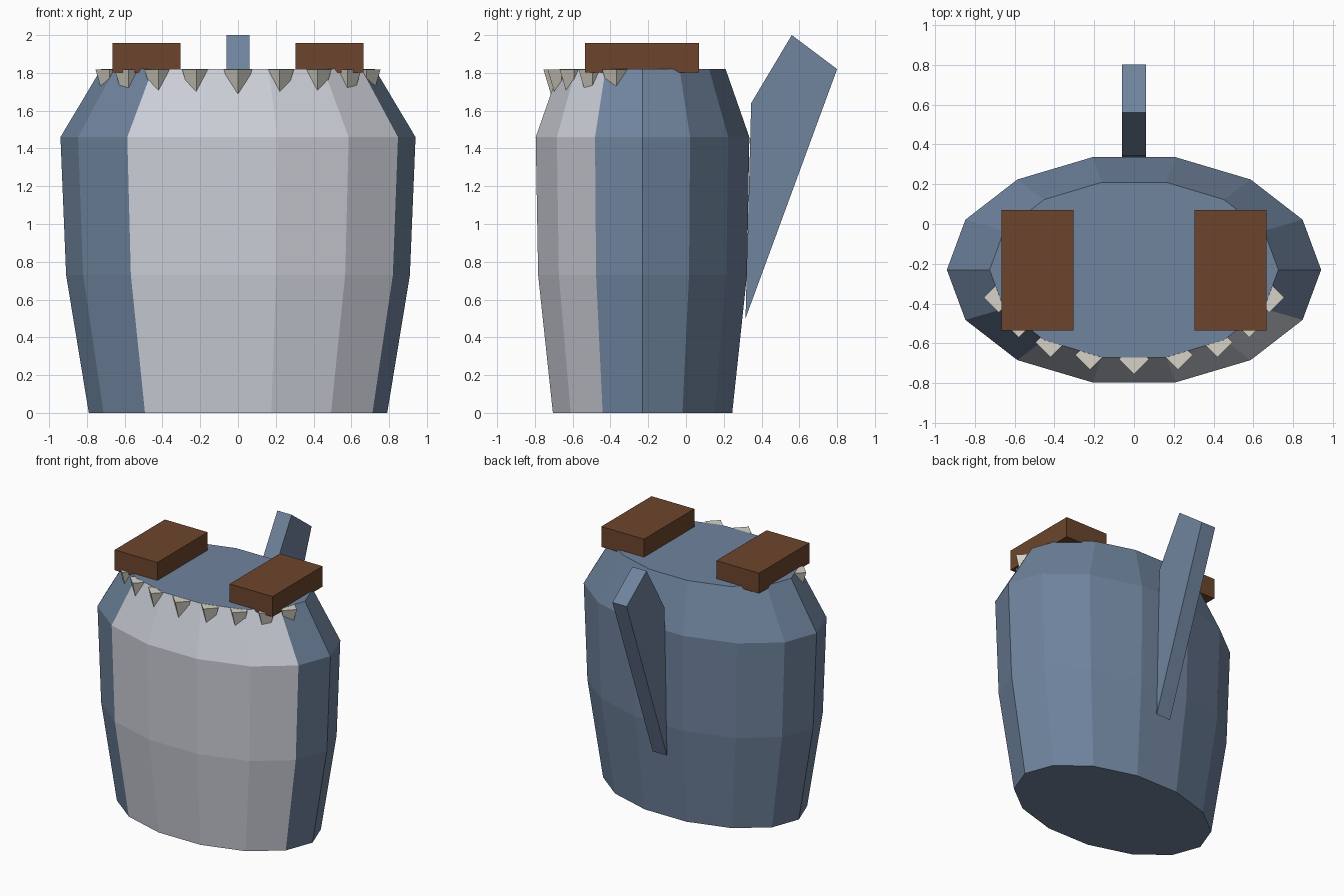
import bpy, bmesh
from math import sin, cos, pi, radians

if "Cube" in bpy.data.objects:
    bpy.data.objects.remove(bpy.data.objects["Cube"])

SIDES = 14
CY = -0.23  # centre line of the body in y


def material(name, rgb):
    m = bpy.data.materials.new(name)
    m.diffuse_color = (*rgb, 1)
    m.use_nodes = True
    m.node_tree.nodes["Principled BSDF"].inputs["Base Color"].default_value = m.diffuse_color
    return m


BLUE = material("blue", (0.16, 0.23, 0.34))
PALE = material("pale", (0.60, 0.62, 0.68))
BROWN = material("brown", (0.15, 0.06, 0.025))
IVORY = material("ivory", (0.68, 0.65, 0.57))


def finish(name, bm, *mats):
    bmesh.ops.recalc_face_normals(bm, faces=bm.faces)
    mesh = bpy.data.meshes.new(name)
    bm.to_mesh(mesh)
    bm.free()
    for m in mats:
        mesh.materials.append(m)
    obj = bpy.data.objects.new(name, mesh)
    bpy.context.collection.objects.link(obj)
    return obj


# Body: stacked oval rings (z, x radius, y radius) with a pale belly in front
bm = bmesh.new()
rings = []
for z, rx, ry in [(0, 0.79, 0.487), (0.73, 0.91, 0.567), (1.46, 0.94, 0.58), (1.82, 0.725, 0.451)]:
    rings.append([bm.verts.new((rx * cos(2 * pi * i / SIDES), CY + ry * sin(2 * pi * i / SIDES), z))
                  for i in range(SIDES)])
for low, high in zip(rings, rings[1:]):
    for i in range(SIDES):
        j = (i + 1) % SIDES
        face = bm.faces.new((low[i], low[j], high[j], high[i]))
        face.material_index = 1 if 9 <= i <= 12 else 0
bm.faces.new(rings[0][::-1])
bm.faces.new(rings[-1])
finish("body", bm, BLUE, PALE)

# Back fin: extruded side profile (y, z)
bm = bmesh.new()
profile = [(0.315, 0.50), (0.80, 1.82), (0.56, 2.0), (0.345, 1.64)]
fin = bm.faces.new([bm.verts.new((-0.06, y, z)) for y, z in profile])
ext = bmesh.ops.extrude_face_region(bm, geom=[fin])
bmesh.ops.translate(bm, vec=(0.12, 0, 0),
                    verts=[v for v in ext["geom"] if isinstance(v, bmesh.types.BMVert)])
finish("back_fin", bm, BLUE)

# Eye blocks on top
for side, name in ((-1, "left_eye_block"), (1, "right_eye_block")):
    bm = bmesh.new()
    bmesh.ops.create_cube(bm, size=1)
    bmesh.ops.scale(bm, vec=(0.36, 0.605, 0.155), verts=bm.verts)
    bmesh.ops.translate(bm, vec=(side * 0.485, -0.2325, 1.8795), verts=bm.verts)
    finish(name, bm, BROWN)

# Teeth: upside-down four-sided pyramids along the front rim
for k in range(-4, 5):
    a = radians(18 * k)
    bm = bmesh.new()
    cx, cy = 0.715 * sin(a), CY - 0.45 * cos(a)
    tip = bm.verts.new((cx, cy, 1.569))
    rim = [bm.verts.new((cx + 0.075 * cos(q * pi / 2), cy + 0.075 * sin(q * pi / 2), 1.819))
           for q in range(4)]
    bm.faces.new(rim)
    for q in range(4):
        bm.faces.new((rim[q], tip, rim[(q + 1) % 4]))
    finish(f"tooth_{k + 5}", bm, IVORY)
